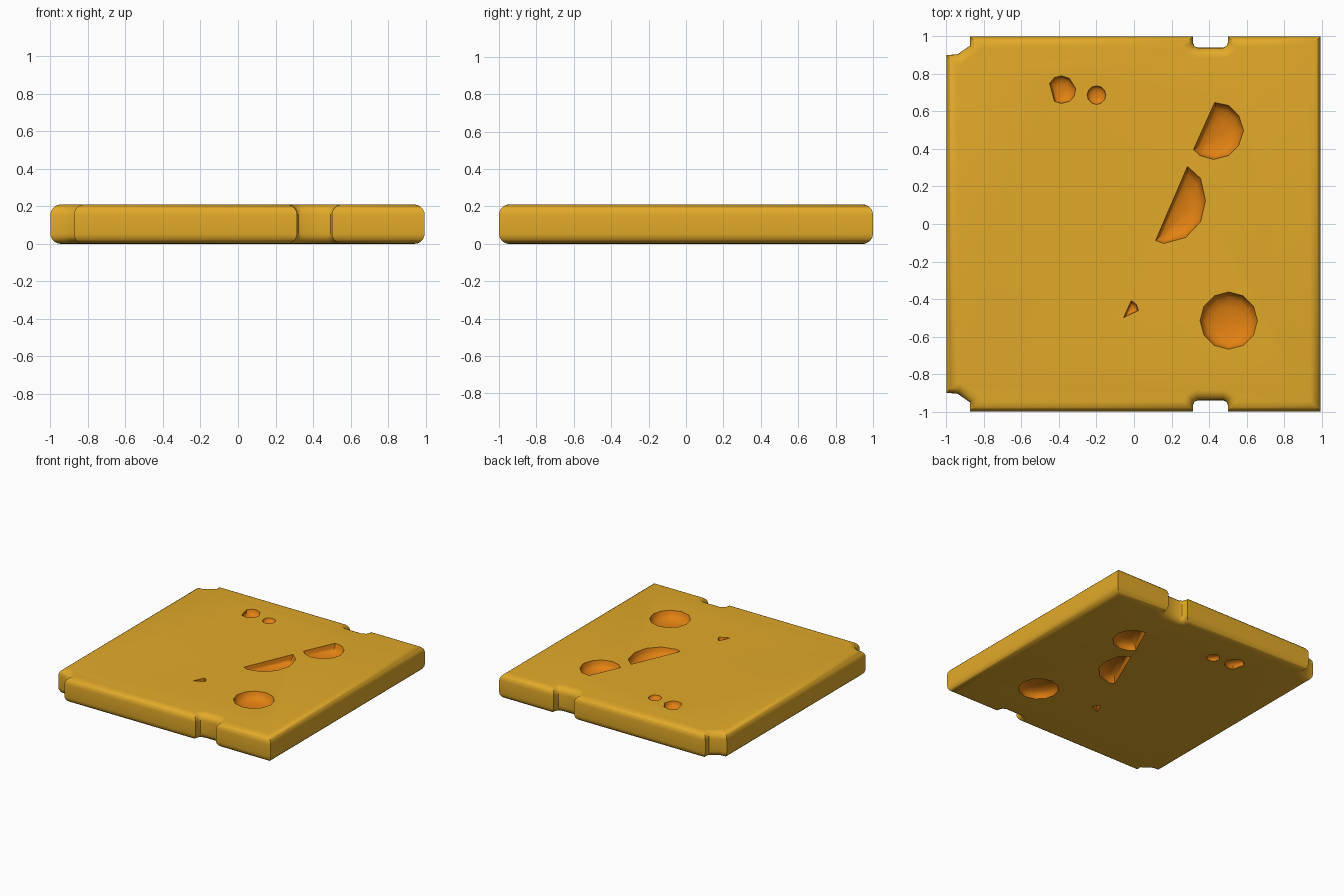
import bpy, bmesh, math
from mathutils import Vector
from mathutils.geometry import tessellate_polygon

if "Cube" in bpy.data.objects:
    bpy.data.objects.remove(bpy.data.objects["Cube"])

H, R = 0.21, 0.055  # slab thickness, rim rounding


def material(name, rgb):
    m = bpy.data.materials.new(name)
    m.diffuse_color = (*rgb, 1)
    m.use_nodes = True
    m.node_tree.nodes["Principled BSDF"].inputs["Base Color"].default_value = m.diffuse_color
    return m


# Slab outline: front half with nibbled corner and slot, mirrored to the back
half = [(-1, -0.9), (-0.94, -0.905), (-0.875, -0.95), (-0.875, -1), (0.315, -1),
        (0.315, -0.965), (0.322, -0.948), (0.34, -0.94), (0.475, -0.94),
        (0.493, -0.948), (0.5, -0.965), (0.5, -1), (0.995, -1)]
outline = half + [(x, -y) for x, y in reversed(half)]


def inset(pts, d):
    """Mitred inward offset of a counter-clockwise outline."""
    out = []
    for i, p in enumerate(pts):
        a, p, b = Vector(pts[i - 1]), Vector(p), Vector(pts[(i + 1) % len(pts)])
        u, v = (p - a).normalized(), (b - p).normalized()
        n1, n2 = Vector((-u.y, u.x)), Vector((-v.y, v.x))
        q = p + (n1 + n2) * d / (1 + n1.dot(n2))
        out.append((q.x, q.y))
    return out


def circle(cx, cy, r, n=12):
    return [(cx + r * math.sin(2 * math.pi * i / n), cy + r * math.cos(2 * math.pi * i / n))
            for i in range(n)]


# Holes: whole rounds and rounds cut by a straight edge
holes = [
    circle(0.505, -0.515, 0.153),
    circle(-0.2, 0.687, 0.05),
    [(0.43, 0.648), (0.504, 0.632), (0.558, 0.579), (0.584, 0.499), (0.558, 0.419),
     (0.504, 0.365), (0.424, 0.344), (0.35, 0.365), (0.317, 0.397)],
    [(0.285, 0.307), (0.355, 0.243), (0.381, 0.125), (0.355, 0.013), (0.275, -0.072),
     (0.157, -0.104), (0.115, -0.088)],
    [(-0.387, 0.79), (-0.344, 0.776), (-0.31, 0.72), (-0.32, 0.68), (-0.344, 0.653),
     (-0.387, 0.643), (-0.424, 0.653), (-0.45, 0.75), (-0.424, 0.781)],
    [(-0.014, -0.408), (0.013, -0.43), (0.024, -0.461), (-0.056, -0.499)],
]

bm = bmesh.new()


def ring(pts, z):
    return [bm.verts.new((x, y, z)) for x, y in pts]


def bridge(a, b, mat):
    for i in range(len(a)):
        j = (i + 1) % len(a)
        bm.faces.new((a[i], a[j], b[j], b[i])).material_index = mat


# Rounded side wall
SEG = 5
levels = []
for k in range(SEG + 1):
    t = math.pi / 2 * k / SEG
    levels.append((R * (1 - math.sin(t)), R * (1 - math.cos(t))))
levels += [(d, H - z) for d, z in reversed(levels)]
walls = [ring(inset(outline, d), z) for d, z in levels]
for a, b in zip(walls, walls[1:]):
    bridge(a, b, 0)

# Top and bottom faces with a shallow bowl in each hole
for rim, z, s in ((walls[0], 0, 1), (walls[-1], H, -1)):
    loops = [rim] + [ring(h, z) for h in holes]
    flat = [v for lp in loops for v in lp]
    for tri in tessellate_polygon([[v.co for v in lp] for lp in loops]):
        bm.faces.new([flat[i] for i in tri])
    for h, lp in zip(holes, loops[1:]):
        cx = sum(p[0] for p in h) / len(h)
        cy = sum(p[1] for p in h) / len(h)
        size = min(1, max(math.hypot(x - cx, y - cy) for x, y in h) / 0.12)
        prev = lp
        for f, d in ((0.94, 0.03), (0.8, 0.05), (0.5, 0.064)):
            cur = ring([(cx + (x - cx) * f, cy + (y - cy) * f) for x, y in h], z + s * d * size)
            bridge(prev, cur, 1)
            prev = cur
        tip = bm.verts.new((cx, cy, z + s * 0.07 * size))
        for i in range(len(prev)):
            bm.faces.new((prev[i], prev[(i + 1) % len(prev)], tip)).material_index = 1

bmesh.ops.recalc_face_normals(bm, faces=bm.faces)
mesh = bpy.data.meshes.new("cheese_slice")
bm.to_mesh(mesh)
bm.free()
mesh.materials.append(material("cheese yellow", (0.76, 0.40, 0.022)))
mesh.materials.append(material("hole orange", (0.76, 0.22, 0.006)))
obj = bpy.data.objects.new("cheese_slice", mesh)
bpy.context.collection.objects.link(obj)
bpy.context.view_layer.objects.active = obj
obj.select_set(True)
bpy.ops.object.shade_smooth_by_angle(angle=math.radians(40))
